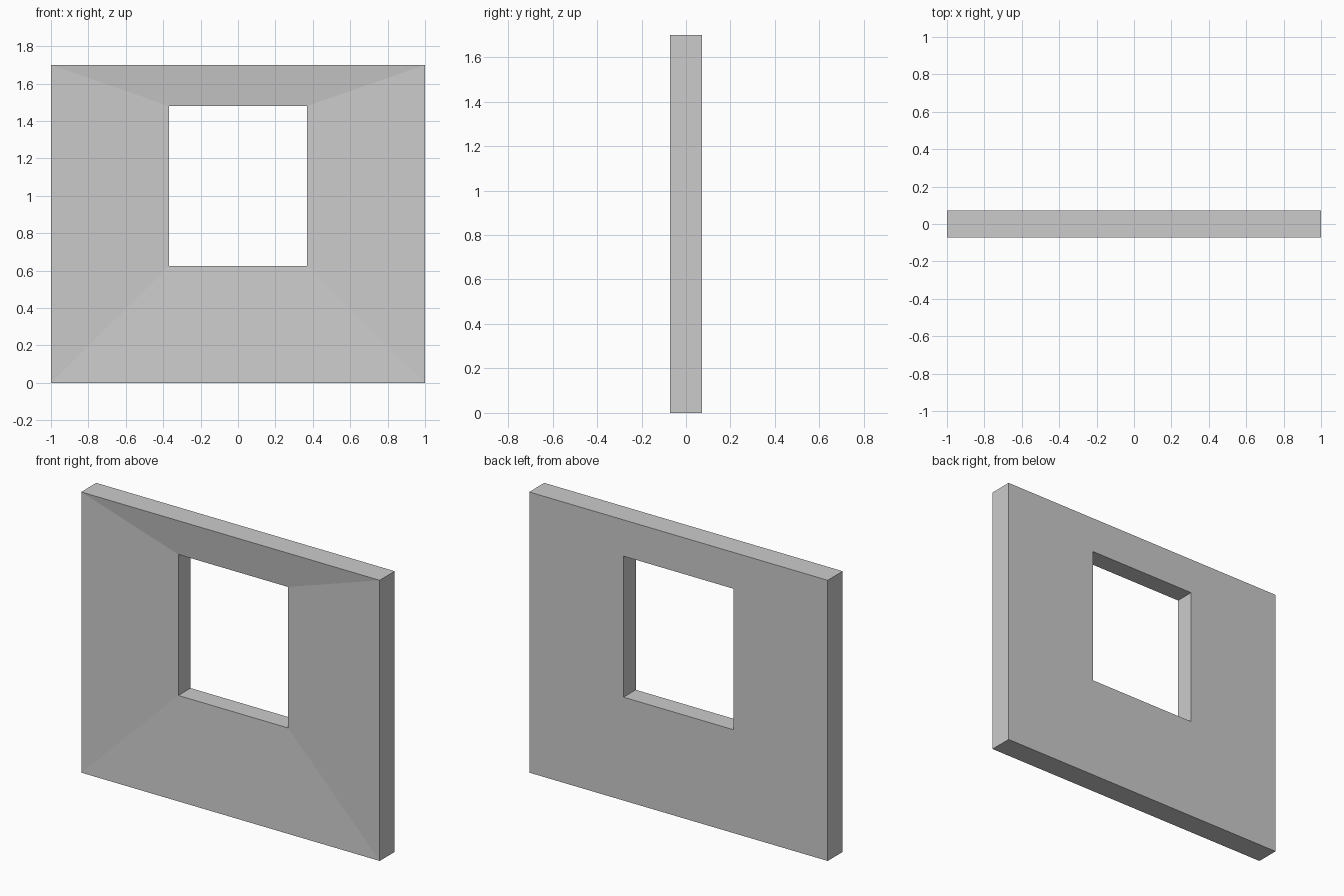
import bpy, bmesh

if "Cube" in bpy.data.objects:
    bpy.data.objects.remove(bpy.data.objects["Cube"])

# Wall panel with a window opening; the front slopes inwards to the opening
DEPTH = 0.072
RECESS = 0.027
OUTER = (-1.0, 1.0, 0.0, 1.70)
HOLE = (-0.368, 0.368, 0.626, 1.48)

bm = bmesh.new()


def ring(rect, y):
    x0, x1, z0, z1 = rect
    return [bm.verts.new((x, y, z)) for x, z in ((x0, z0), (x1, z0), (x1, z1), (x0, z1))]


# Rectangular rings: outer front, recessed hole front, hole back, outer back
rings = [ring(OUTER, -DEPTH), ring(HOLE, -DEPTH + RECESS),
         ring(HOLE, DEPTH), ring(OUTER, DEPTH)]

# Bridge each ring to the next, closing back to the first
for a, b in zip(rings, rings[1:] + rings[:1]):
    for i in range(4):
        j = (i + 1) % 4
        bm.faces.new((a[i], a[j], b[j], b[i]))

bmesh.ops.recalc_face_normals(bm, faces=bm.faces)
mesh = bpy.data.meshes.new("window_wall")
bm.to_mesh(mesh)
bm.free()
bpy.context.collection.objects.link(bpy.data.objects.new("window_wall", mesh))
